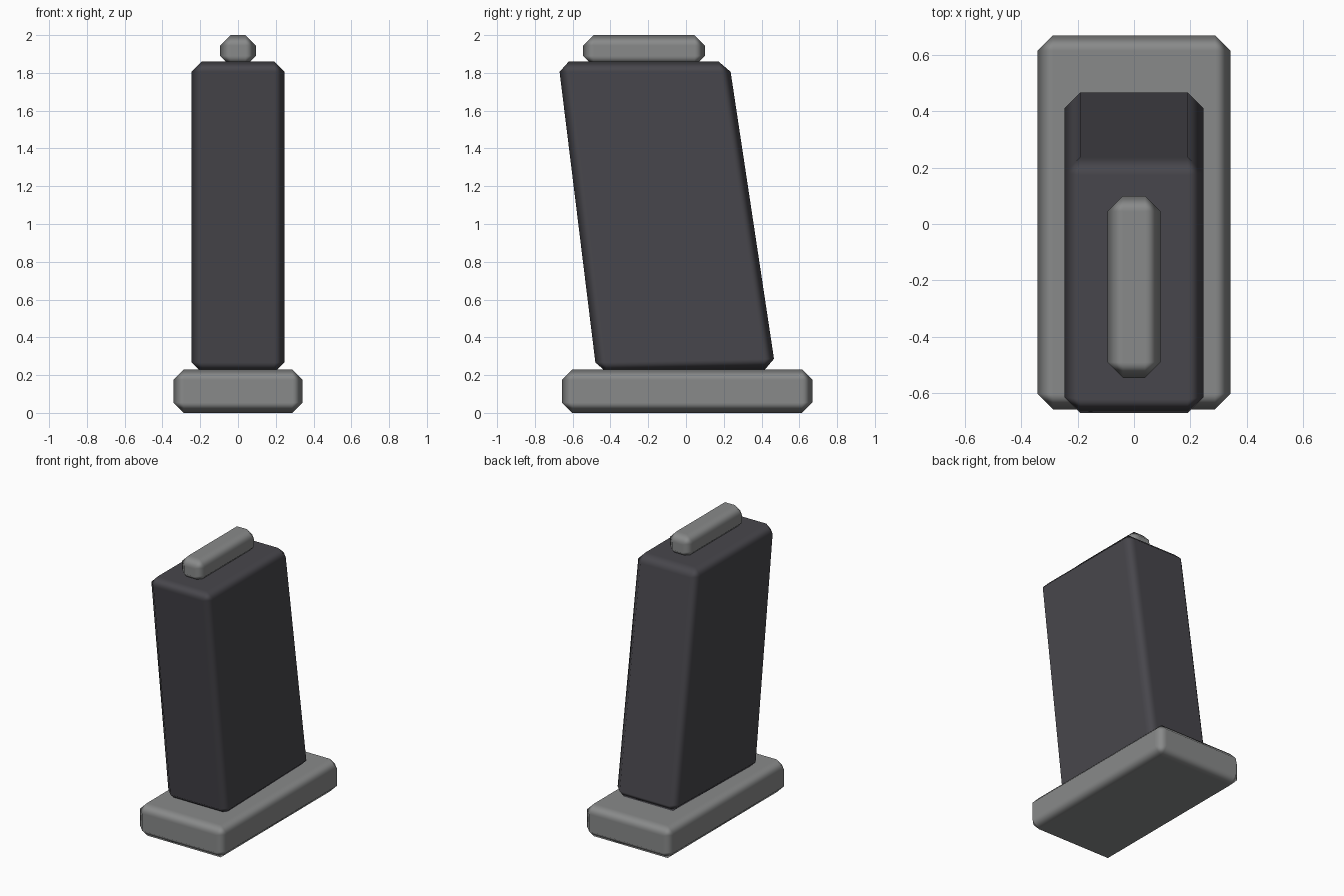
import bpy

if "Cube" in bpy.data.objects:
    bpy.data.objects.remove(bpy.data.objects["Cube"])

BEVEL = 0.055


def material(name, rgb):
    m = bpy.data.materials.new(name)
    m.diffuse_color = (*rgb, 1.0)
    m.use_nodes = True
    m.node_tree.nodes["Principled BSDF"].inputs["Base Color"].default_value = m.diffuse_color
    return m


def bevelled_block(name, half_w, bottom, top, mat):
    """Box from a half width and (y, z) front/back corners at bottom and top."""
    outline = [bottom[0], bottom[1], top[1], top[0]]
    verts = [(x, y, z) for x in (-half_w, half_w) for y, z in outline]
    faces = [(3, 2, 1, 0), (4, 5, 6, 7)]
    faces += [(i, (i + 1) % 4, (i + 1) % 4 + 4, i + 4) for i in range(4)]
    mesh = bpy.data.meshes.new(name)
    mesh.from_pydata(verts, [], faces)
    mesh.validate()
    mesh.materials.append(mat)
    for p in mesh.polygons:
        p.use_smooth = True
    obj = bpy.data.objects.new(name, mesh)
    bpy.context.collection.objects.link(obj)
    # single-step chamfer whose large faces keep flat shading
    mod = obj.modifiers.new("chamfer", "BEVEL")
    mod.width = BEVEL
    mod.segments = 1
    mod.limit_method = "NONE"
    mod.harden_normals = True
    # face winding must point outwards
    import bmesh
    bm = bmesh.new()
    bm.from_mesh(mesh)
    bmesh.ops.recalc_face_normals(bm, faces=bm.faces)
    bm.to_mesh(mesh)
    bm.free()
    return obj


grey = material("mid grey", (0.25, 0.255, 0.255))
charcoal = material("charcoal", (0.064, 0.062, 0.072))

# Base plate
bevelled_block("base_plate", 0.342,
               [(-0.657, 0.0), (0.669, 0.0)],
               [(-0.657, 0.23), (0.669, 0.23)], grey)

# Leaning body, sunk slightly into the base
bevelled_block("leaning_body", 0.246,
               [(-0.473, 0.212), (0.474, 0.232)],
               [(-0.676, 1.86), (0.228, 1.86)], charcoal)

# Bar on top, sunk slightly into the body
bevelled_block("top_bar", 0.094,
               [(-0.545, 1.835), (0.1, 1.835)],
               [(-0.545, 2.0), (0.1, 2.0)], grey)
